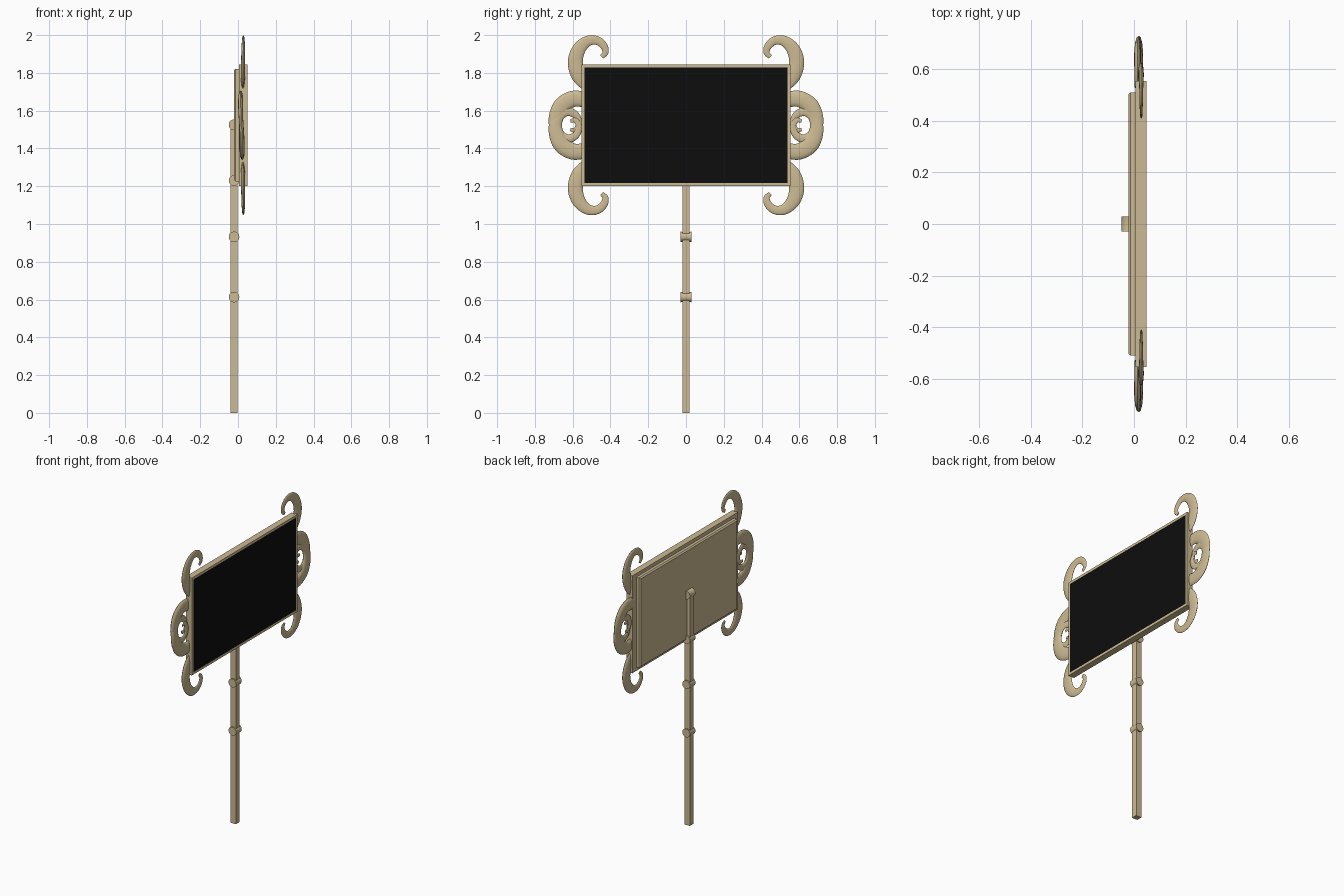
import bpy, bmesh, math
from mathutils import Vector

if "Cube" in bpy.data.objects:
    bpy.data.objects.remove(bpy.data.objects["Cube"])

CZ = 1.523          # height of the board's centre


def material(name, rgb):
    m = bpy.data.materials.new(name)
    m.diffuse_color = (*rgb, 1)
    m.use_nodes = True
    m.node_tree.nodes["Principled BSDF"].inputs["Base Color"].default_value = m.diffuse_color
    return m


TAN = material("tan_paint", (0.60, 0.49, 0.29))
BLACK = material("black_board", (0.004, 0.004, 0.004))


def finish(name, bm, mats=(TAN,), smooth=False):
    bmesh.ops.recalc_face_normals(bm, faces=bm.faces)
    me = bpy.data.meshes.new(name)
    bm.to_mesh(me)
    bm.free()
    for m in mats:
        me.materials.append(m)
    for p in me.polygons:
        p.use_smooth = smooth
    ob = bpy.data.objects.new(name, me)
    bpy.context.collection.objects.link(ob)
    if smooth:
        bpy.ops.object.select_all(action='DESELECT')
        ob.select_set(True)
        bpy.context.view_layer.objects.active = ob
        bpy.ops.object.shade_smooth_by_angle(angle=math.radians(40))
    return ob


def box(lo, hi):
    bm = bmesh.new()
    bmesh.ops.create_cube(bm, size=1)
    for v in bm.verts:
        v.co = [(a + b) / 2 + c * (b - a) for a, b, c in zip(lo, hi, v.co)]
    return bm


def facing(bm, sign):
    return [f for f in bm.faces if f.normal.x * sign > 0.9]


# Frame, with the black writing surface inset in its front face
bm = box((0.006, -0.553, CZ - 0.322), (0.049, 0.553, CZ + 0.322))
bm.normal_update()
front = facing(bm, 1)
bmesh.ops.inset_region(bm, faces=front, thickness=0.022)
for f in front:
    f.material_index = 1
finish("frame", bm, (TAN, BLACK))

# Backing panel with chamfered rear edges
bm = box((-0.021, -0.51, CZ - 0.298), (0.008, 0.51, CZ + 0.298))
bm.normal_update()
edges = list(facing(bm, -1)[0].edges)
bmesh.ops.bevel(bm, geom=edges, offset=0.008, segments=1, affect='EDGES')
finish("backing_panel", bm)

# Square pole
finish("pole", box((-0.041, -0.019, 0), (-0.002, 0.019, 1.525)))

# Round collars lying across the pole
for i, z in enumerate((0.613, 0.932, 1.23, 1.525)):
    bm = bmesh.new()
    rings = []
    for y, r in ((-0.029, 0.028), (-0.022, 0.0265), (0.022, 0.0265), (0.029, 0.028)):
        rings.append([bm.verts.new((-0.021 + r * math.cos(a), y, z + r * math.sin(a)))
                      for a in (math.tau * k / 20 for k in range(20))])
    for a, b in zip(rings, rings[1:]):
        for k in range(20):
            j = (k + 1) % 20
            bm.faces.new((a[k], a[j], b[j], b[k]))
    bm.faces.new(rings[0])
    bm.faces.new(rings[-1])
    finish(f"collar_{i + 1}", bm, smooth=True)


def spline(pts, steps=5):
    """Smooth path through points of (y, z, radius, x)."""
    p = [Vector(q) for q in pts]
    p = [2 * p[0] - p[1]] + p + [2 * p[-1] - p[-2]]
    out = []
    for a, b, c, d in zip(p, p[1:], p[2:], p[3:]):
        for s in range(steps):
            t = s / steps
            out.append(0.5 * (2 * b + (c - a) * t + (2 * a - 5 * b + 4 * c - d) * t * t
                              + (3 * b - a - 3 * c + d) * t ** 3))
    return out + [p[-2]]


def scroll(name, pts, flat, sy, sz, sides=12):
    """Flattened tapering horn, mirrored by the signs sy and sz."""
    path = spline(pts)
    bm = bmesh.new()
    rings = []
    for i, q in enumerate(path):
        a, b = path[max(i - 1, 0)], path[min(i + 1, len(path) - 1)]
        n = Vector((-(b[1] - a[1]), b[0] - a[0])).normalized()
        ring = []
        for k in range(sides):
            t = math.tau * k / sides
            w = q[2] * math.cos(t)
            ring.append(bm.verts.new((q[3] + flat * q[2] * math.sin(t),
                                      sy * (q[0] + n.x * w),
                                      CZ + sz * (q[1] + n.y * w))))
        rings.append(ring)
    for a, b in zip(rings, rings[1:]):
        for k in range(sides):
            j = (k + 1) % sides
            bm.faces.new((a[k], a[j], b[j], b[k]))
    bm.faces.new(rings[0])
    bm.faces.new(rings[-1])
    finish(name, bm, smooth=True)


# Paths: y, height above the board's centre, radius, x
CORNER = [(0.525, 0.19, 0.016, 0.026), (0.562, 0.255, 0.040, 0.026),
          (0.586, 0.330, 0.040, 0.027), (0.568, 0.400, 0.036, 0.028),
          (0.522, 0.445, 0.028, 0.028), (0.470, 0.448, 0.023, 0.028),
          (0.434, 0.418, 0.020, 0.028), (0.427, 0.384, 0.016, 0.028),
          (0.446, 0.362, 0.011, 0.028)]
SIDE = [(0.53, 0.135, 0.040, 0.0), (0.60, 0.139, 0.043, 0.0),
        (0.662, 0.098, 0.044, 0.0), (0.691, 0.022, 0.037, 0.002),
        (0.677, -0.042, 0.029, 0.004), (0.630, -0.072, 0.024, 0.006),
        (0.582, -0.052, 0.019, 0.008), (0.567, -0.008, 0.016, 0.008),
        (0.585, 0.026, 0.013, 0.008), (0.612, 0.022, 0.009, 0.008)]

for side, sy in (("left", -1), ("right", 1)):
    for level, sz in (("upper", 1), ("lower", -1)):
        scroll(f"{level}_{side}_corner_scroll", CORNER, 0.27, sy, sz)
        x0 = 0.014 if sz > 0 else 0.022
        pts = [(y, z, r, x0 + sz * x) for y, z, r, x in SIDE]
        scroll(f"{level}_{side}_side_scroll", pts, 0.30, sy, sz)
